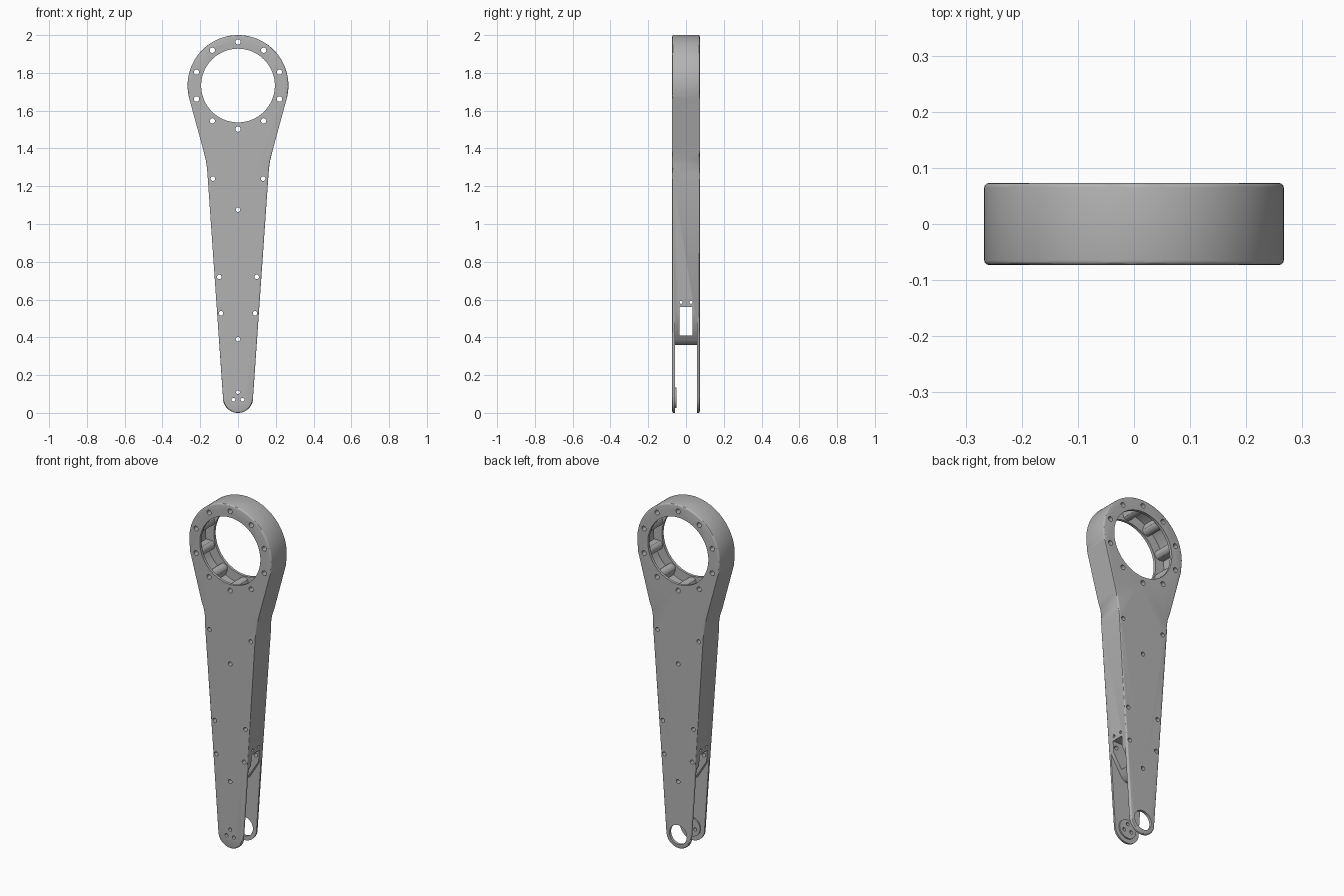
import bpy, bmesh
from math import sin, cos, pi, radians, sqrt
from mathutils import Matrix

if "Cube" in bpy.data.objects:
    bpy.data.objects.remove(bpy.data.objects["Cube"])

HALF = 0.073          # half thickness of the arm
INNER = 0.057         # half gap between the skins
RING_Z, PIVOT_Z = 1.733, 0.08
BOLT_R = 0.231

grey = bpy.data.materials.new("plain grey")
grey.use_nodes = True
grey.diffuse_color = (0.45, 0.45, 0.45, 1)
grey.node_tree.nodes["Principled BSDF"].inputs["Base Color"].default_value = (0.45, 0.45, 0.45, 1)


def to_object(name, bm):
    bmesh.ops.recalc_face_normals(bm, faces=bm.faces)
    mesh = bpy.data.meshes.new(name)
    bm.to_mesh(mesh)
    bm.free()
    mesh.materials.append(grey)
    ob = bpy.data.objects.new(name, mesh)
    bpy.context.collection.objects.link(ob)
    return ob


def prism(name, points, y0, y1, bevel=0):
    """Extrude an x-z outline from y0 to y1, optionally rounding its rims."""
    bm = bmesh.new()
    face = bm.faces.new([bm.verts.new((x, y0, z)) for x, z in points])
    out = bmesh.ops.extrude_face_region(bm, geom=[face])
    for v in out["geom"]:
        if isinstance(v, bmesh.types.BMVert):
            v.co.y = y1
    if bevel:
        rims = [e for e in bm.edges if abs(e.verts[0].co.y - e.verts[1].co.y) < 1e-5]
        bmesh.ops.bevel(bm, geom=rims, offset=bevel, segments=3, profile=0.5, affect="EDGES")
    return to_object(name, bm)


def rods(name, places, radius, y0, y1, sides=16):
    """Cylinders along y at several x-z places."""
    bm = bmesh.new()
    for x, z in places:
        pose = Matrix.Translation((x, (y0 + y1) / 2, z)) @ Matrix.Rotation(pi / 2, 4, "X")
        bmesh.ops.create_cone(bm, cap_ends=True, segments=sides, radius1=radius,
                              radius2=radius, depth=y1 - y0, matrix=pose)
    return to_object(name, bm)


def arc(r, cz, start, end, steps):
    angles = [radians(start + (end - start) * i / steps) for i in range(steps + 1)]
    return [(r * cos(a), cz + r * sin(a)) for a in angles]


def combine(target, tool, operation="DIFFERENCE"):
    tool.hide_render = True
    mod = target.modifiers.new("cut", "BOOLEAN")
    mod.operation, mod.object, mod.solver = operation, tool, "EXACT"
    bpy.context.view_layer.objects.active = target
    bpy.ops.object.modifier_apply(modifier=mod.name)
    bpy.data.objects.remove(tool)


# Arm outline: ring head, soft shoulders, tapered shank, round foot
shoulder = [(0.182, 1.385), (0.172, 1.345), (0.166, 1.31), (0.162, 1.27)]
outline = arc(0.267, RING_Z, -15, 195, 64)
outline += [(-x, z) for x, z in shoulder]
outline += arc(0.08, PIVOT_Z, 176, 364, 32)
outline += shoulder[::-1]
arm = prism("arm_body", outline, -HALF, HALF, 0.008)

# Ring opening, with a hidden groove scalloped around the screw bosses
combine(arm, rods("ring_bore", [(0, RING_Z)], 0.195, -1, 1, 96))
BOSS = 0.03
groove = []
for i in range(240):
    a = 2 * pi * i / 240
    off = (a - pi / 2 + pi / 10) % (pi / 5) - pi / 10
    gap = BOSS ** 2 - (BOLT_R * sin(off)) ** 2
    r = min(0.25, BOLT_R * cos(off) - sqrt(gap)) if gap > 0 else 0.25
    groove.append((r * cos(a), RING_Z + r * sin(a)))
combine(arm, prism("ring_groove", groove, -INNER, INNER))

# Fork gap, leaving a tapered nose between the two skins
nose = [(0.112, 0.5), (0.04, 0.385), (0.024, 0.367), (0.01, 0.36)]
gap_outline = [(-0.3, -0.1), (0.3, -0.1), (0.3, 0.5)] + nose
gap_outline += [(-x, z) for x, z in nose[::-1]] + [(-0.3, 0.5)]
combine(arm, prism("fork_gap", gap_outline, -INNER, INNER))

# Sideways window through the nose
window = [(-0.3, 0.41), (0.3, 0.41), (0.3, 0.56), (-0.3, 0.56)]
combine(arm, prism("side_window", window, -0.035, 0.035))

# Foot: raised pad on the inside of the front skin, bearing hole in the back skin
combine(arm, rods("foot_pad", [(0, PIVOT_Z)], 0.055, -INNER - 0.005, -INNER + 0.007, 48), "UNION")
combine(arm, rods("bearing_hole", [(0, PIVOT_Z)], 0.056, 0, 1, 48))
combine(arm, rods("foot_screws", [(0, 0.11), (-0.024, 0.07), (0.024, 0.07)], 0.01, -1, 0))

# Screw holes around the ring and down the shank
ring_holes = [(BOLT_R * sin(i * pi / 5), RING_Z + BOLT_R * cos(i * pi / 5)) for i in range(10)]
combine(arm, rods("ring_screws", ring_holes, 0.014, -1, 1))
shank = [(0, 1.075), (0, 0.39)]
for x, z in [(0.133, 1.24), (0.099, 0.72), (0.09, 0.527)]:
    shank += [(x, z), (-x, z)]
combine(arm, rods("shank_screws", shank, 0.012, -1, 1))

# Small screw holes on the sides above the window
side = rods("side_screws", [(-0.026, 0.585), (0.026, 0.585)], 0.008, -1, 1)
side.data.transform(Matrix.Rotation(pi / 2, 4, "Z"))
combine(arm, side)

bpy.ops.object.select_all(action="DESELECT")
arm.select_set(True)
bpy.context.view_layer.objects.active = arm
bpy.ops.object.shade_smooth_by_angle(angle=radians(30))
